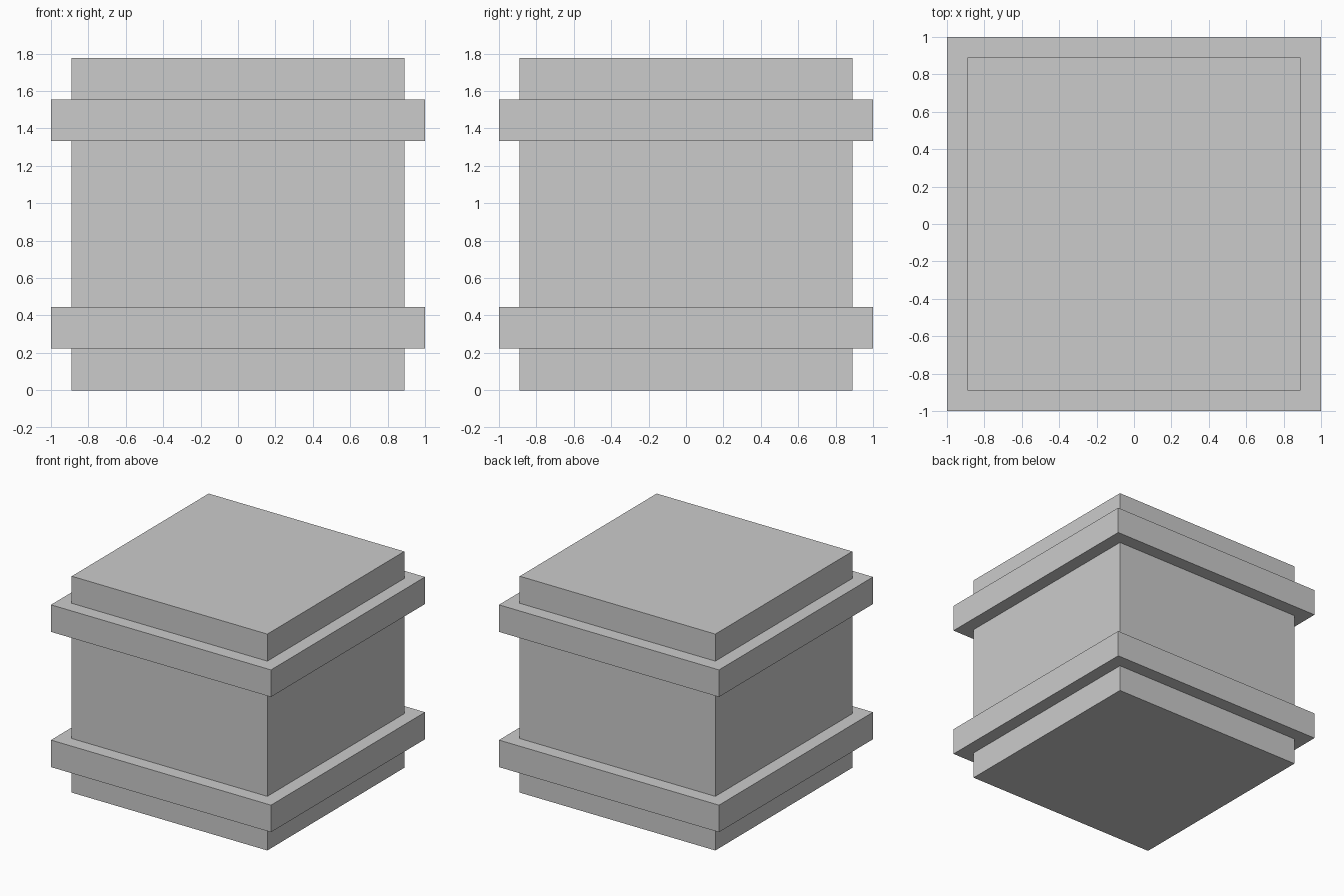
import bpy
import bmesh

if "Cube" in bpy.data.objects:
    bpy.data.objects.remove(bpy.data.objects["Cube"])

U = 2 / 9          # grid step: every height is a whole number of steps
BODY = 8 / 9       # half width of the box
BAND = 1.0         # half width of the raised bands

# Stepped side profile (half width, height), bottom to top
profile = [(BODY, 0)]
for low in (1, 6):
    profile += [(BODY, low * U), (BAND, low * U),
                (BAND, (low + 1) * U), (BODY, (low + 1) * U)]
profile.append((BODY, 8 * U))


def square_ring(bm, half, z):
    corners = ((-1, -1), (1, -1), (1, 1), (-1, 1))
    return [bm.verts.new((x * half, y * half, z)) for x, y in corners]


# Box with two raised bands, as one closed skin
bm = bmesh.new()
rings = [square_ring(bm, half, z) for half, z in profile]
for lower, upper in zip(rings, rings[1:]):
    for i in range(4):
        j = (i + 1) % 4
        bm.faces.new((lower[i], lower[j], upper[j], upper[i]))

# Bottom and lid
bm.faces.new(rings[0][::-1])
bm.faces.new(rings[-1])
bmesh.ops.recalc_face_normals(bm, faces=bm.faces)

mesh = bpy.data.meshes.new("banded_crate")
bm.to_mesh(mesh)
bm.free()
bpy.context.collection.objects.link(bpy.data.objects.new("banded_crate", mesh))
